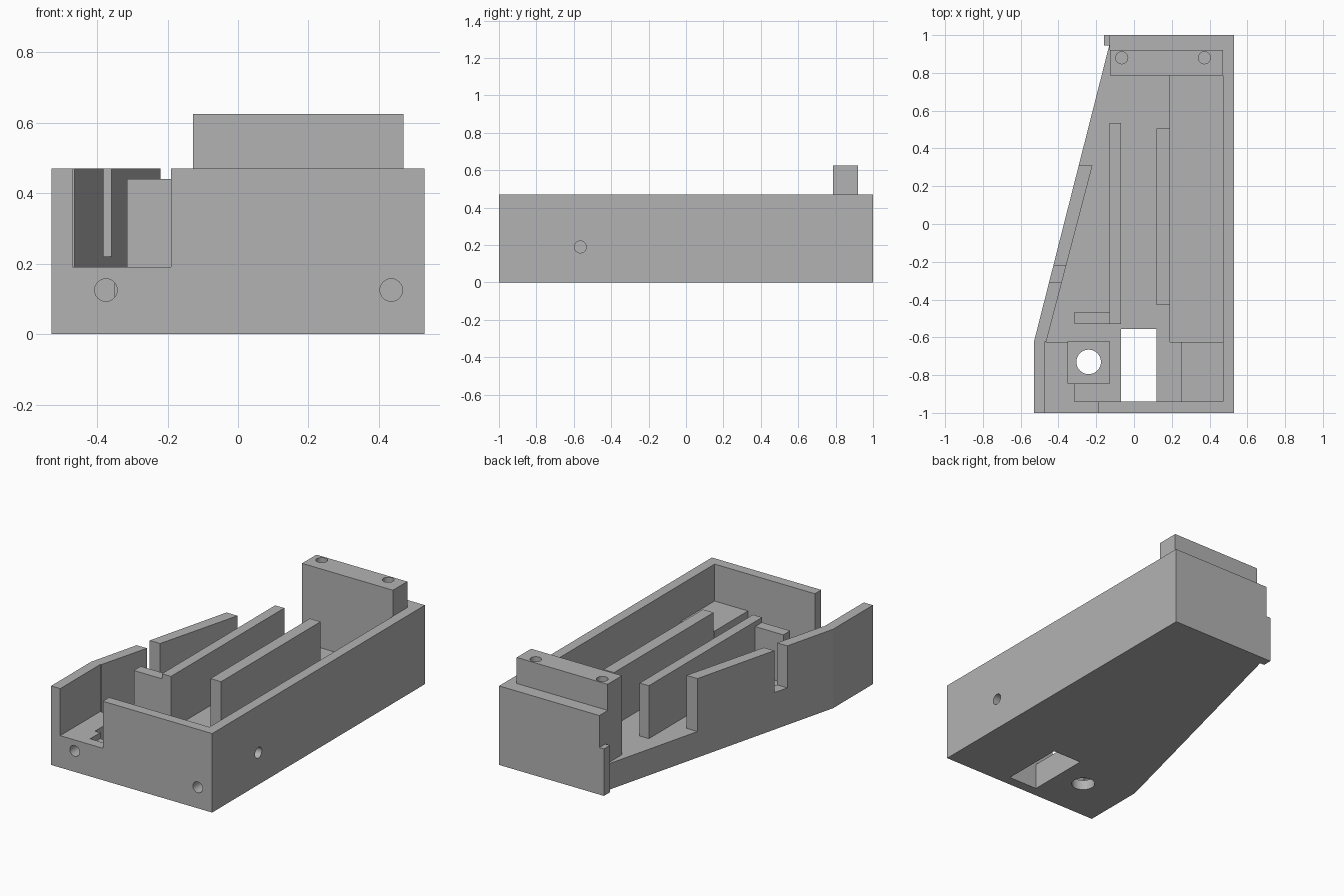
import bpy
import bmesh
from mathutils import Matrix, Vector

default = bpy.data.objects.get("Cube")
if default:
    bpy.data.objects.remove(default, do_unlink=True)

# One plain grey plastic
grey = bpy.data.materials.new("plain_grey")
grey.use_nodes = True
COLOUR = (0.45, 0.45, 0.45, 1)
grey.diffuse_color = COLOUR
grey.node_tree.nodes["Principled BSDF"].inputs["Base Color"].default_value = COLOUR


def add_object(name, bm):
    bmesh.ops.recalc_face_normals(bm, faces=bm.faces)
    mesh = bpy.data.meshes.new(name)
    bm.to_mesh(mesh)
    bm.free()
    mesh.materials.append(grey)
    obj = bpy.data.objects.new(name, mesh)
    bpy.context.collection.objects.link(obj)
    return obj


def prism(name, outline, bottom, top):
    """Extrude a plan outline between two heights."""
    bm = bmesh.new()
    face = bm.faces.new([bm.verts.new((x, y, bottom)) for x, y in outline])
    up = bmesh.ops.extrude_face_region(bm, geom=[face])["geom"]
    verts = [g for g in up if isinstance(g, bmesh.types.BMVert)]
    bmesh.ops.translate(bm, verts=verts, vec=(0, 0, top - bottom))
    return add_object(name, bm)


def box(name, x0, x1, y0, y1, z0, z1):
    return prism(name, [(x0, y0), (x1, y0), (x1, y1), (x0, y1)], z0, z1)


def rod(name, centre, direction, radius, length):
    """Cylinder centred on a point along a direction."""
    bm = bmesh.new()
    turn = Vector((0, 0, 1)).rotation_difference(Vector(direction)).to_matrix().to_4x4()
    bmesh.ops.create_cone(bm, cap_ends=True, segments=32, radius1=radius,
                          radius2=radius, depth=length,
                          matrix=Matrix.Translation(centre) @ turn)
    return add_object(name, bm)


def carve(target, cutters):
    """Subtract every cutter, bake the result and remove the cutters."""
    for cutter in cutters:
        cutter.hide_render = True
        mod = target.modifiers.new("cut", 'BOOLEAN')
        mod.operation = 'DIFFERENCE'
        mod.solver = 'EXACT'
        mod.object = cutter
    graph = bpy.context.evaluated_depsgraph_get()
    baked = bpy.data.meshes.new_from_object(target.evaluated_get(graph))
    target.modifiers.clear()
    target.data = baked
    for cutter in cutters:
        bpy.data.objects.remove(cutter, do_unlink=True)


FLOOR, RIM, ABOVE = 0.155, 0.47, 0.8

# Tray with one slanted side
tray = prism("tray", [(-0.53, -1), (0.53, -1), (0.53, 1), (-0.13, 1),
                      (-0.13, 0.95), (-0.53, -0.625)], 0, RIM)

# Main cavity, open along the rear of the slanted side
cavity = prism("cavity", [(-0.315, -0.94), (0.25, -0.94), (0.25, -0.625),
                          (0.47, -0.625), (0.47, 0.92), (-0.13, 0.92),
                          (-0.13, 0.95), (-0.4, 0.95), (-0.4, 0.31),
                          (-0.22, 0.31), (-0.465, -0.625), (-0.315, -0.625)],
               FLOOR, ABOVE)
# Front opening with its raised platform
opening = prism("opening", [(-0.47, -1.1), (-0.19, -1.1), (-0.19, -0.93),
                            (-0.3, -0.93), (-0.3, -0.622), (-0.47, -0.622)],
                0.19, ABOVE)

carve(tray, [
    cavity,
    opening,
    box("wall_gap", -0.6, -0.3, -0.31, -0.22, 0.22, ABOVE),
    box("corner_step", 0.24, 0.47, -0.94, -0.61, 0.25, ABOVE),
    box("side_recess", 0.19, 0.47, -0.625, 0.785, 0.125, ABOVE),
    box("square_recess", -0.35, -0.13, -0.845, -0.622, 0.06, ABOVE),
    box("floor_window", -0.07, 0.12, -0.94, -0.555, -0.1, ABOVE),
    rod("floor_hole", (-0.24, -0.73, 0), (0, 0, 1), 0.065, 0.4),
    rod("side_hole", (0.53, -0.565, 0.19), (1, 0, 0), 0.032, 0.2),
    rod("front_hole_right", (0.435, -1, 0.125), (0, 1, 0), 0.032, 0.4),
    rod("front_hole_left", (-0.375, -1, 0.125), (0, 1, 0), 0.032, 0.4),
])

# Upright ribs and the short stub
box("left_rib", -0.13, -0.07, -0.53, 0.535, FLOOR, RIM)
box("right_rib", 0.12, 0.19, -0.43, 0.505, FLOOR, RIM)
box("rib_stub", -0.315, -0.13, -0.53, -0.465, FLOOR, 0.44)

# Rear mounting block with two screw holes
block = box("rear_block", -0.128, 0.47, 0.785, 0.92, FLOOR, 0.625)
carve(block, [rod("block_hole", (x, 0.88, 0.625), (0, 0, 1), 0.032, 0.5)
              for x in (-0.065, 0.373)])

# Small tab at the rear corner
box("rear_tab", -0.16, -0.13, 0.945, 1, 0, 0.28)
